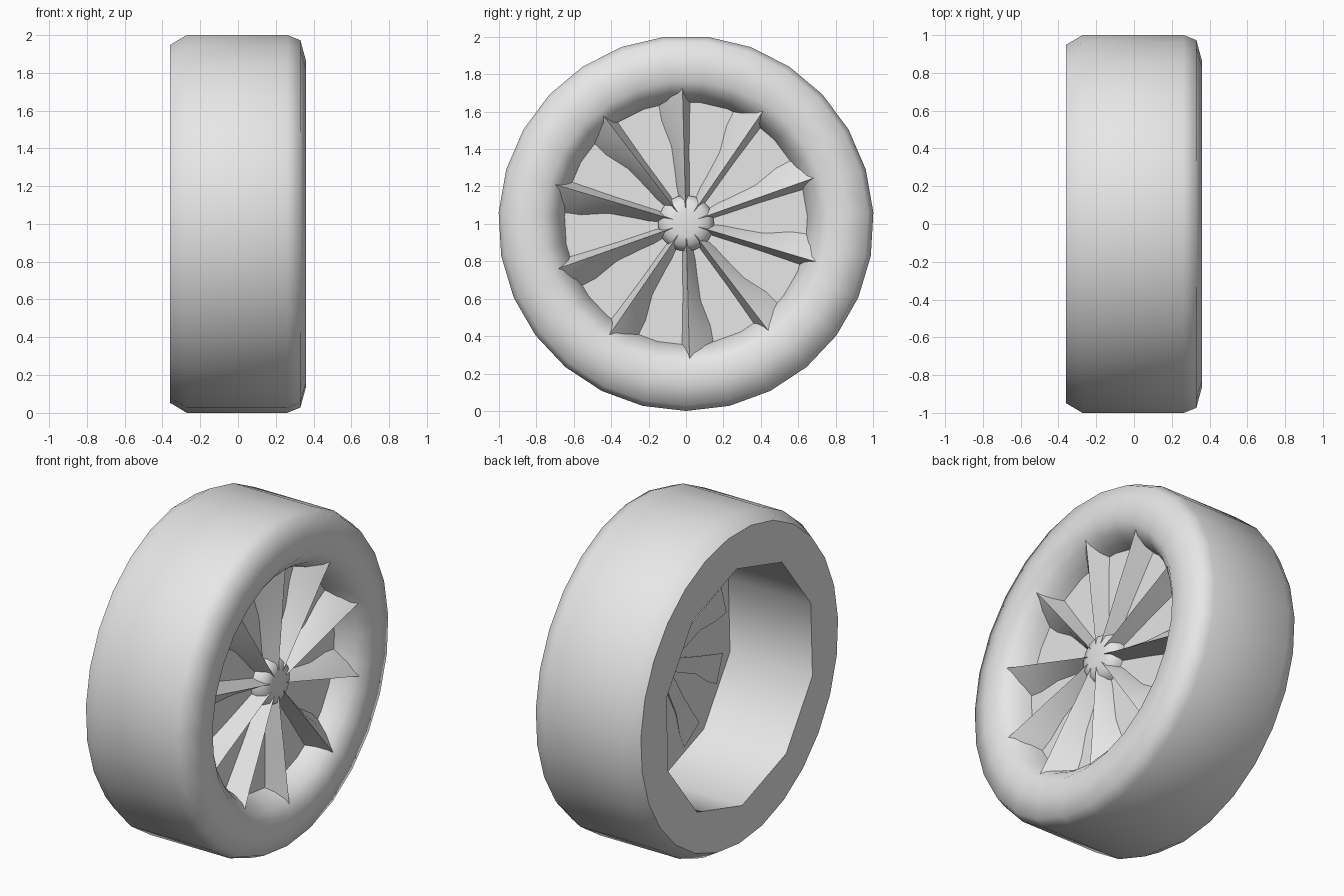
import bpy, bmesh
from math import sin, cos, pi, radians
from mathutils import Vector

cube = bpy.data.objects.get("Cube")
if cube:
    bpy.data.objects.remove(cube)

SIDES = 27          # tyre facets
SPOKES = 10         # spokes and inner barrel facets
RADIUS = 1.0034
AXLE = Vector((0, 0, RADIUS))
DISC_X = 0.195

grey = bpy.data.materials.new("light_grey")
grey.use_nodes = True
colour = (0.8, 0.8, 0.8, 1)
grey.diffuse_color = colour
grey.node_tree.nodes["Principled BSDF"].inputs["Base Color"].default_value = colour


def polar(x, r, a):
    return Vector((x, r * cos(a), r * sin(a)))


def ring(bm, x, r, n, phase):
    return [bm.verts.new(polar(x, r, phase + 2 * pi * i / n)) for i in range(n)]


def skin(bm, a, b):
    n = len(a)
    for i in range(n):
        j = (i + 1) % n
        bm.faces.new((a[i], a[j], b[j], b[i]))


def lathe(bm, profile, n, phase):
    rings = [ring(bm, x, r, n, phase) for x, r in profile]
    for a, b in zip(rings, rings[1:]):
        skin(bm, a, b)
    return rings


def finish(bm, name, angle):
    bmesh.ops.recalc_face_normals(bm, faces=bm.faces[:])
    mesh = bpy.data.meshes.new(name)
    bm.to_mesh(mesh)
    bm.free()
    mesh.materials.append(grey)
    for p in mesh.polygons:
        p.use_smooth = True
    mesh.set_sharp_from_angle(angle=radians(angle))
    obj = bpy.data.objects.new(name, mesh)
    obj.location = AXLE
    bpy.context.collection.objects.link(obj)
    return obj


# Tyre with dished front lip, ten-sided barrel, flat back and backing disc
bm = bmesh.new()
phase = pi / 2 - pi / SIDES
outer = lathe(bm, [(-0.36, 0.95), (-0.27, RADIUS), (0.26, RADIUS), (0.33, 0.975),
                   (0.36, 0.865), (0.36, 0.76), (0.31, 0.70), (0.25, 0.665),
                   (DISC_X, 0.65)], SIDES, phase)
barrel = lathe(bm, [(-0.36, 0.73), (DISC_X, 0.73)], SPOKES, radians(16))
bm.faces.new(barrel[-1])
bm.edges.ensure_lookup_table()
back_edges = []
for loop in (outer[0], barrel[0]):
    for i, v in enumerate(loop):
        back_edges.append(bm.edges.get((v, loop[(i + 1) % len(loop)])))
bmesh.ops.triangle_fill(bm, use_beauty=True, use_dissolve=False,
                        edges=back_edges, normal=(-1, 0, 0))
finish(bm, "tyre_and_rim", 55)

# Hub
bm = bmesh.new()
hub = lathe(bm, [(0.165, 0.15), (0.22, 0.15), (0.265, 0.12), (0.275, 0.07)],
            SPOKES * 2, 0)
bm.faces.new(hub[0])
bm.faces.new(hub[-1])
finish(bm, "hub", 50)

# Spokes: lopsided ridged wedges that flare towards the rim
# columns: base radius, ridge radius, wide side, narrow side, ridge x, base x
SECTIONS = [(0.07, 0.07, 0.03, 0.02, 0.275, 0.17),
            (0.20, 0.20, 0.055, 0.03, 0.285, 0.17),
            (0.40, 0.41, 0.07, 0.03, 0.305, 0.185),
            (0.55, 0.60, 0.12, 0.035, 0.32, 0.19),
            (0.65, 0.745, 0.135, 0.04, 0.335, 0.19)]


def spoke(name, angle):
    bm = bmesh.new()
    out = polar(0, 1, angle)
    side = polar(0, 1, angle + pi / 2)
    front = Vector((1, 0, 0))
    rows = []
    for rb, rr, wide, narrow, xr, xb in SECTIONS:
        shoulder = xb + (xr - xb) * 0.55
        points = [out * rb + side * wide + front * xb,
                  out * (rb + rr) / 2 + side * wide * 0.55 + front * shoulder,
                  out * rr + front * xr,
                  out * rb - side * narrow + front * xb]
        rows.append([bm.verts.new(p) for p in points])
    for a, b in zip(rows, rows[1:]):
        skin(bm, a, b)
    bm.faces.new(rows[0])
    bm.faces.new(rows[-1])
    finish(bm, name, 45)


for i in range(SPOKES):
    spoke(f"spoke_{i + 1}", radians(19.5) + 2 * pi * i / SPOKES)
